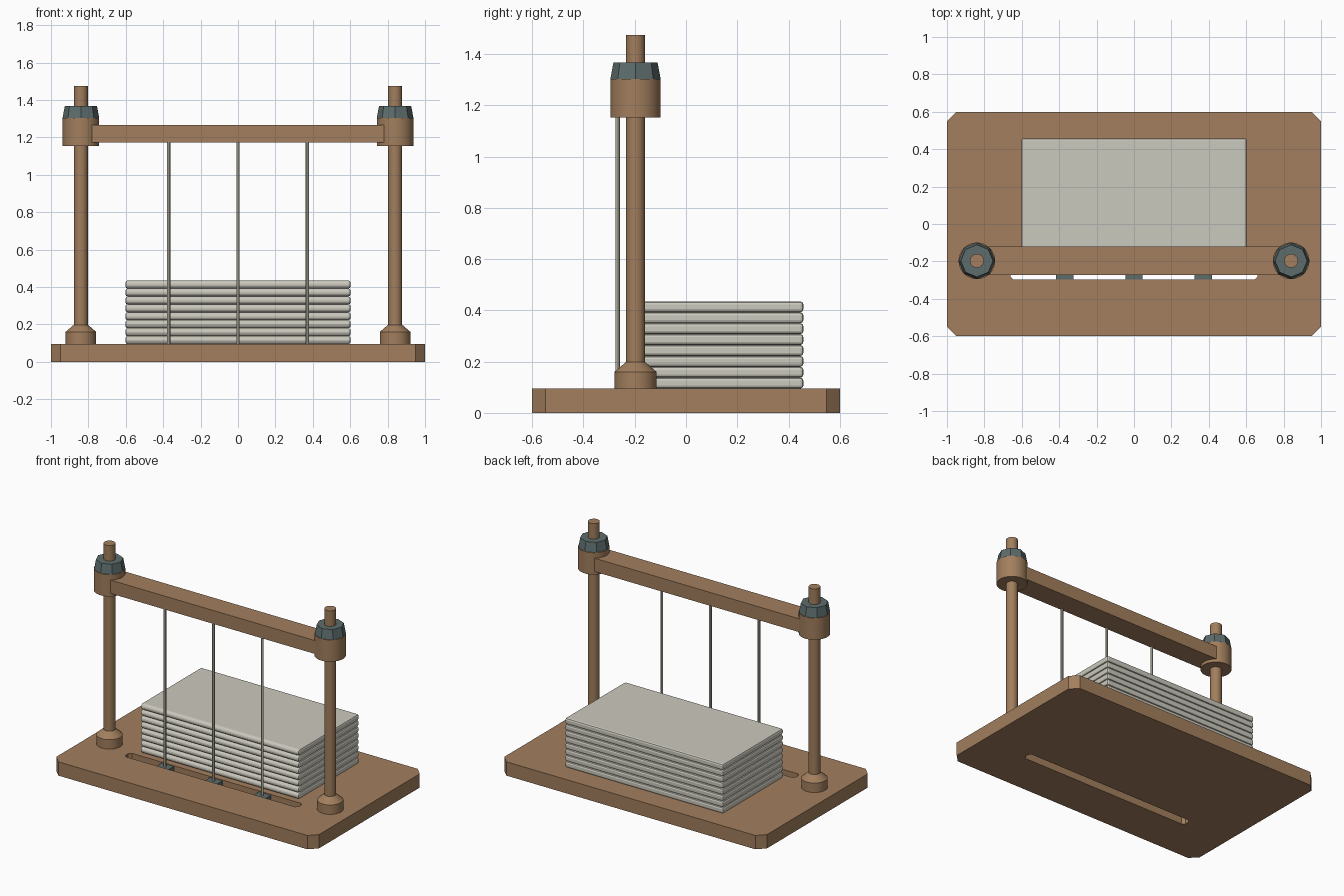
import bpy, bmesh, math

if "Cube" in bpy.data.objects:
    bpy.data.objects.remove(bpy.data.objects["Cube"])


def material(name, rgb):
    m = bpy.data.materials.new(name)
    m.diffuse_color = (*rgb, 1)
    m.use_nodes = True
    m.node_tree.nodes["Principled BSDF"].inputs["Base Color"].default_value = m.diffuse_color
    return m


WOOD = material("wood", (0.36, 0.21, 0.11))
PAPER = material("paper", (0.60, 0.585, 0.51))
IRON = material("iron", (0.11, 0.15, 0.15))
CORD = material("cord", (0.50, 0.47, 0.38))

POST_X, POST_Y = 0.84, -0.197
SLOT_Y = -0.266
BASE_TOP = 0.095


def finish(bm, name, mat, smooth=False):
    bmesh.ops.recalc_face_normals(bm, faces=bm.faces)
    me = bpy.data.meshes.new(name)
    bm.to_mesh(me)
    bm.free()
    ob = bpy.data.objects.new(name, me)
    bpy.context.collection.objects.link(ob)
    me.materials.append(mat)
    if smooth:
        bpy.ops.object.select_all(action='DESELECT')
        ob.select_set(True)
        bpy.context.view_layer.objects.active = ob
        bpy.ops.object.shade_smooth_by_angle(angle=math.radians(30))
    return ob


def box(name, lo, hi, mat):
    bm = bmesh.new()
    bmesh.ops.create_cube(bm, size=1)
    for v in bm.verts:
        v.co = [(a + b) / 2 + c * (b - a) for a, b, c in zip(lo, hi, v.co)]
    return finish(bm, name, mat)


def turned(name, profile, x, y, mat, sides=32, smooth=True):
    """Stack of (radius, z) rings with capped ends."""
    bm = bmesh.new()
    rings = [[bm.verts.new((x + r * math.cos(2 * math.pi * i / sides),
                            y + r * math.sin(2 * math.pi * i / sides), z))
              for i in range(sides)] for r, z in profile]
    for a, b in zip(rings, rings[1:]):
        for i in range(sides):
            j = (i + 1) % sides
            bm.faces.new((a[i], a[j], b[j], b[i]))
    bm.faces.new(rings[0])
    bm.faces.new(rings[-1])
    return finish(bm, name, mat, smooth)


def chamfered(hx, hy, c, cy=0):
    quarter = [(hx, hy - c), (hx - c, hy)]
    pts = quarter + [(-x, y) for x, y in reversed(quarter)]
    pts += [(-x, -y) for x, y in pts]
    return [(x, y + cy) for x, y in pts]


# Base board with a chamfered slot right through it
bm = bmesh.new()
loops = [[bm.verts.new((x, y, z)) for x, y in pts]
         for pts, z in ((chamfered(1, 0.6, 0.052), 0),
                        (chamfered(1, 0.6, 0.052), BASE_TOP),
                        (chamfered(0.66, 0.032, 0.017, SLOT_Y), BASE_TOP),
                        (chamfered(0.66, 0.032, 0.017, SLOT_Y), 0))]
for k in range(4):
    a, b = loops[k], loops[(k + 1) % 4]
    for i in range(8):
        j = (i + 1) % 8
        bm.faces.new((a[i], a[j], b[j], b[i]))
finish(bm, "base_board", WOOD)

# Posts, feet, beam collars and nuts on both sides
for side, s in (("left", -1), ("right", 1)):
    x = s * POST_X
    turned(side + "_post", [(0.037, 0.05), (0.037, 1.475)], x, POST_Y, WOOD)
    turned(side + "_post_foot",
           [(0.082, BASE_TOP), (0.082, 0.16), (0.038, 0.198)], x, POST_Y, WOOD)
    turned(side + "_beam_collar", [(0.098, 1.153), (0.098, 1.303)], x, POST_Y, WOOD)
    turned(side + "_nut", [(0.098, 1.303), (0.086, 1.368)], x, POST_Y, IRON, 8, False)

# Cross beam
box("cross_beam", (-0.78, POST_Y - 0.077, 1.174), (0.78, POST_Y + 0.078, 1.266), WOOD)

# Sewing cords and the keys that hold them in the slot
for i, x in enumerate((-0.37, 0, 0.37), 1):
    turned(f"cord_{i}", [(0.0085, 0.07), (0.0085, 1.18)], x, SLOT_Y, CORD, 12)
    box(f"cord_key_{i}", (x - 0.046, SLOT_Y - 0.032, 0.05),
        (x + 0.046, SLOT_Y + 0.032, 0.09), IRON)

# Folded paper sections: rounded fold at the front, small bevels elsewhere
COUNT, H = 8, 0.0425
for n in range(COUNT):
    z0, r = BASE_TOP + n * H, H / 2
    profile = [(0.458, z0), (0.458, z0 + H)]
    for k in range(9):
        t = math.pi / 2 + math.pi * k / 8
        profile.append((-0.182 + r * math.cos(t), z0 + r + r * math.sin(t)))
    bm = bmesh.new()
    ends = [[bm.verts.new((x, y, z)) for y, z in profile] for x in (-0.602, 0.602)]
    a, b = ends
    for i in range(len(profile)):
        j = (i + 1) % len(profile)
        bm.faces.new((a[i], a[j], b[j], b[i]))
    bm.faces.new(a)
    bm.faces.new(b)
    section = finish(bm, f"paper_section_{n + 1}", PAPER)
    bevel = section.modifiers.new("soft_edges", 'BEVEL')
    bevel.width = 0.012
    bevel.segments = 2
    bevel.limit_method = 'ANGLE'
    bevel.angle_limit = math.radians(40)
    bevel.use_clamp_overlap = False
